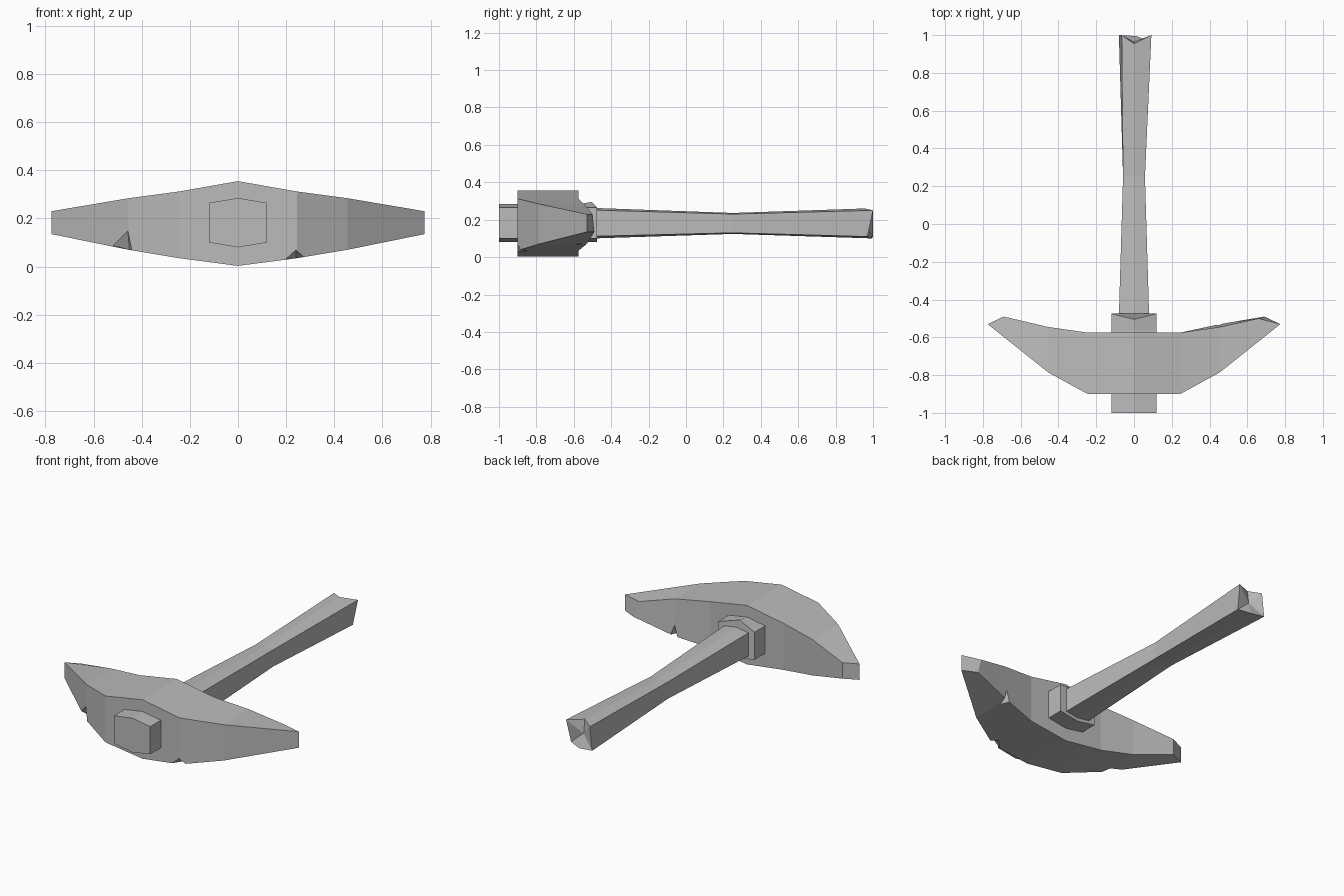
import bpy, bmesh
from mathutils import Vector

cube = bpy.data.objects.get("Cube")
if cube:
    bpy.data.objects.remove(cube, do_unlink=True)

grey = bpy.data.materials.new("stone_grey")
grey.use_nodes = True
grey.diffuse_color = (0.5, 0.5, 0.5, 1)
bsdf = grey.node_tree.nodes["Principled BSDF"]
bsdf.inputs["Base Color"].default_value = (0.5, 0.5, 0.5, 1)
bsdf.inputs["Roughness"].default_value = 0.9


def finish(name, bm):
    bmesh.ops.recalc_face_normals(bm, faces=bm.faces)
    mesh = bpy.data.meshes.new(name)
    bm.to_mesh(mesh)
    bm.free()
    mesh.materials.append(grey)
    obj = bpy.data.objects.new(name, mesh)
    bpy.context.collection.objects.link(obj)
    return obj


def loft(name, rings, end_hub=None):
    """Skin matching rings; end_hub closes the last ring with a fan."""
    bm = bmesh.new()
    loops = [[bm.verts.new(p) for p in ring] for ring in rings]
    n = len(loops[0])
    for a, b in zip(loops, loops[1:]):
        for i in range(n):
            j = (i + 1) % n
            bm.faces.new((a[i], a[j], b[j], b[i]))
    bm.faces.new(loops[0])
    if end_hub:
        hub = bm.verts.new(end_hub)
        for i in range(n):
            bm.faces.new((loops[-1][i], loops[-1][(i + 1) % n], hub))
    else:
        bm.faces.new(loops[-1])
    return finish(name, bm)


def hexagon(y, width, low, high, ridge):
    """Upright six-sided section with a shallow ridge above and below."""
    return [Vector(p) for p in (
        (0, y, high + ridge), (width, y, high), (width, y, low),
        (0, y, low - ridge), (-width, y, low), (-width, y, high))]


# Head: front x, back x, front y, back y, bottom z, top z
half = [
    (0.245, 0.245, -0.9, -0.575, 0.035, 0.312),
    (0.455, 0.455, -0.785, -0.545, 0.07, 0.284),
    (0.775, 0.69, -0.53, -0.49, 0.135, 0.23),
]
middle = (0, 0, -0.9, -0.575, 0.003, 0.355)


def section(s, side):
    fx, bx, fy, by, low, high = s
    return [Vector(p) for p in (
        (side * fx, fy, low), (side * fx, fy, high),
        (side * bx, by, high), (side * bx, by, low))]


rings = [section(s, -1) for s in reversed(half)]
rings += [section(middle, 1)] + [section(s, 1) for s in half]
rings[5][3].y += 0.015      # uneven lower back edge
rings[6][2].x -= 0.03       # worn upper corner of the left tip
rings[6][2].y -= 0.01
head = loft("head", rings)

# Chips knocked out of the head
chips = {
    "right_chip": ((-0.46, -0.8, 0.18), (-0.43, -0.83, 0.05),
                   (-0.6, -0.7, 0.06), (-0.45, -0.73, 0.05)),
    "front_chip": ((0.17, -0.92, 0.02), (0.31, -0.9, 0.03),
                   (0.24, -0.93, 0.09), (0.24, -0.83, 0.02)),
    "back_chip": ((0.45, -0.52, 0.15), (0.42, -0.52, 0.04),
                  (0.48, -0.52, 0.05), (0.45, -0.61, 0.05)),
}
for name, points in chips.items():
    bm = bmesh.new()
    for p in points:
        bm.verts.new(p)
    bmesh.ops.convex_hull(bm, input=bm.verts)
    cutter = finish(name, bm)
    cutter.hide_render = True
    mod = head.modifiers.new(name, 'BOOLEAN')
    mod.operation = 'DIFFERENCE'
    mod.solver = 'EXACT'
    mod.object = cutter
    bpy.context.view_layer.objects.active = head
    bpy.ops.object.modifier_apply(modifier=name)
    bpy.data.objects.remove(cutter, do_unlink=True)

# Wooden block through the head, with a bevelled back ridge
back = hexagon(-0.475, 0.12, 0.1, 0.265, 0.02)
back[0] += Vector((0, -0.03, 0.01))
loft("head_block", [hexagon(-1, 0.12, 0.1, 0.265, 0.02),
                    hexagon(-0.56, 0.12, 0.1, 0.265, 0.02), back])

# Handle: narrow waist and a splintered end
end = hexagon(1, 0.08, 0.11, 0.25, 0.01)
for point, dx, dy in zip(end, (0, 0.012, 0, 0.01, 0, 0.015),
                         (-0.045, 0, -0.03, -0.005, 0, 0)):
    point.x += dx
    point.y += dy
loft("handle", [hexagon(-0.55, 0.082, 0.11, 0.253, 0.012),
                hexagon(0.25, 0.058, 0.13, 0.23, 0.006), end],
     end_hub=(0, 0.965, 0.18))
